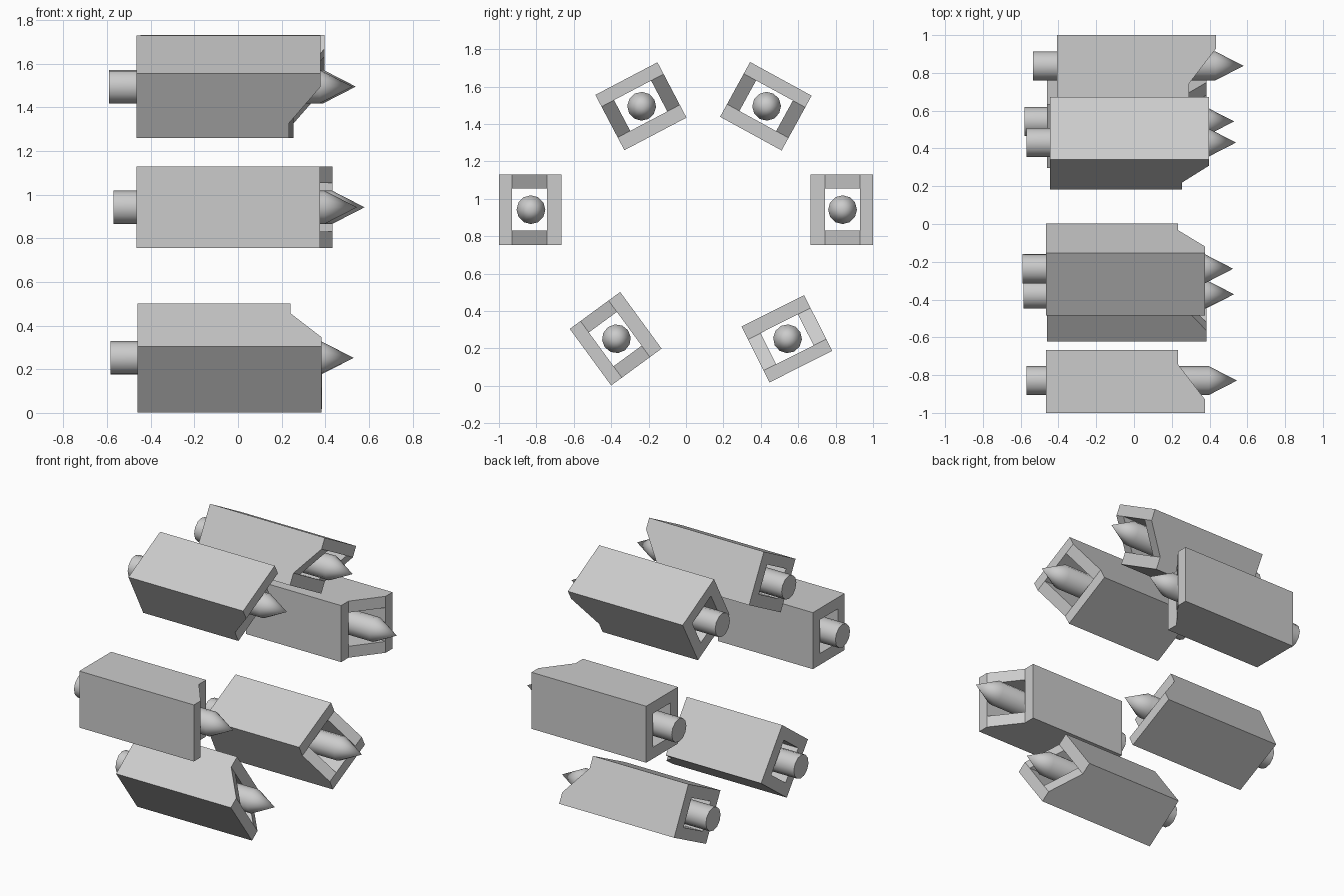
import bpy, bmesh
from math import radians, sin, cos, pi
from mathutils import Matrix

if "Cube" in bpy.data.objects:
    bpy.data.objects.remove(bpy.data.objects["Cube"])

# cross-section stations: across (inner side -> outer side) and along the wide wall
U = (-0.167, -0.09, 0.096, 0.167)
V = (-0.1875, -0.112, 0.112, 0.1875)


def finish(bm, name, place):
    bmesh.ops.recalc_face_normals(bm, faces=bm.faces)
    bm.transform(place)
    me = bpy.data.meshes.new(name)
    bm.to_mesh(me)
    bm.free()
    ob = bpy.data.objects.new(name, me)
    bpy.context.collection.objects.link(ob)
    return ob


def launch_tube(name, x0, x1, place):
    """Open rectangular tube whose mouth slants back toward the inner wall."""
    bm = bmesh.new()
    fronts = (x1 - 0.143, x1 - 0.143, x1, x1)
    back = [[bm.verts.new((x0, u, v)) for v in V] for u in U]
    front = [[bm.verts.new((f, u, v)) for v in V] for f, u in zip(fronts, U)]
    # rims around the opening
    for g in (back, front):
        for i in range(3):
            for j in range(3):
                if (i, j) != (1, 1):
                    bm.faces.new((g[i][j], g[i + 1][j], g[i + 1][j + 1], g[i][j + 1]))
    # outer and inner walls
    for lo, hi in ((0, 3), (1, 2)):
        n = range(lo, hi)
        loop = ([(i, lo) for i in n] + [(hi, j) for j in n]
                + [(i, hi) for i in range(hi, lo, -1)]
                + [(lo, j) for j in range(hi, lo, -1)])
        for (a, b), (c, d) in zip(loop, loop[1:] + loop[:1]):
            bm.faces.new((back[a][b], back[c][d], front[c][d], front[a][b]))
    return finish(bm, name, place)


def rocket(name, x0, x1, place, r=0.077, sides=12, nose=0.15):
    """Cylinder body with a pointed nose."""
    bm = bmesh.new()
    rings = [[bm.verts.new((x, r * cos(2 * pi * k / sides), r * sin(2 * pi * k / sides)))
              for k in range(sides)] for x in (x0, x1 - nose)]
    tip = bm.verts.new((x1, 0, 0))
    bm.faces.new(rings[0])
    for k in range(sides):
        m = (k + 1) % sides
        bm.faces.new((rings[0][k], rings[0][m], rings[1][m], rings[1][k]))
        bm.faces.new((rings[1][k], rings[1][m], tip))
    ob = finish(bm, name, place)
    for p in ob.data.polygons:
        p.use_smooth = len(p.vertices) < 5
    ob.data.set_sharp_from_angle(angle=radians(40))
    return ob


# label, centre y, centre z, outward angle, tube back/front x, rocket back/front x
PODS = (
    ("left_middle", -0.833, 0.942, 180, -0.465, 0.376, -0.57, 0.545),
    ("right_middle", 0.833, 0.942, 0, -0.408, 0.434, -0.535, 0.58),
    ("left_top", -0.241, 1.495, 117.7, -0.465, 0.377, -0.59, 0.525),
    ("right_top", 0.427, 1.495, 61.3, -0.446, 0.397, -0.57, 0.54),
    ("left_bottom", -0.376, 0.252, 216.2, -0.46, 0.383, -0.585, 0.53),
    ("right_bottom", 0.539, 0.252, -63.3, -0.46, 0.384, -0.58, 0.53),
)

for label, y, z, ang, tx0, tx1, rx0, rx1 in PODS:
    turn = Matrix.Rotation(radians(ang), 4, 'X')
    launch_tube("launch_tube_" + label, tx0, tx1, Matrix.Translation((0, y, z)) @ turn)
    rocket("rocket_" + label, rx0, rx1, Matrix.Translation((0, y + 0.004, z)) @ turn)
